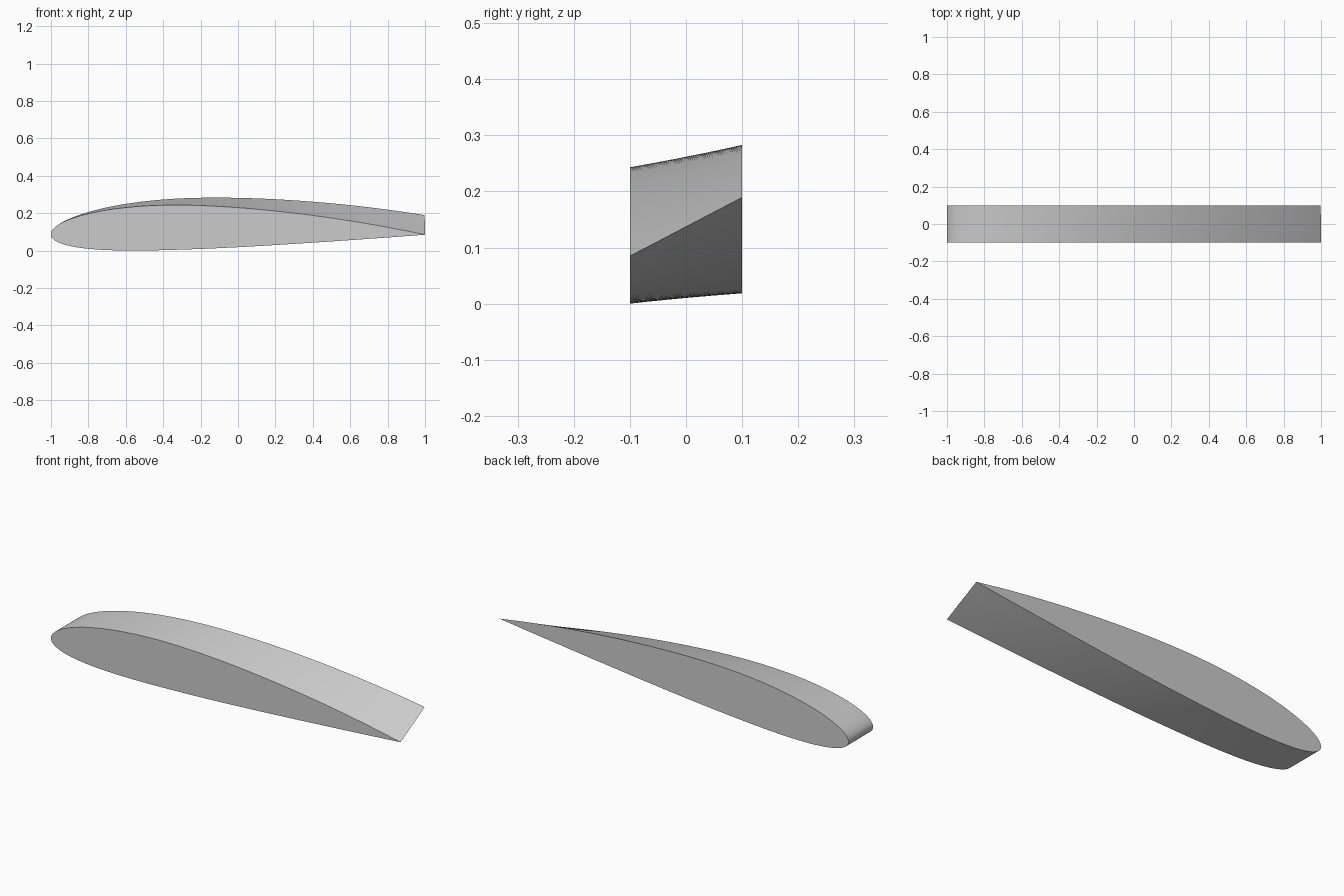
import bpy, bmesh, math

if "Cube" in bpy.data.objects:
    bpy.data.objects.remove(bpy.data.objects["Cube"])

CHORD, SPAN, TWIST = 2.0, 0.2, math.radians(3)
CAMBER, CAMBER_POS, THICK = 0.02, 0.4, 0.12
N, ROWS = 80, 9   # chord steps per side, spanwise sections


def surface_point(t, side):
    """Cambered wing section on a unit chord; side is +1 upper, -1 lower."""
    half = 5 * THICK * (0.2969 * math.sqrt(t) - 0.126 * t - 0.3516 * t**2
                        + 0.2843 * t**3 - 0.1036 * t**4)
    p = CAMBER_POS
    d = p if t < p else 1 - p
    base = 0 if t < p else 1 - 2 * p
    line = CAMBER / d**2 * (base + 2 * p * t - t * t)
    slope = math.atan(2 * CAMBER / d**2 * (p - t))
    return t - side * half * math.sin(slope), line + side * half * math.cos(slope)


# Closed section: trailing edge, over the top, around the nose and back below
steps = [0.5 * (1 - math.cos(math.pi * i / N)) for i in range(N + 1)]
section = [surface_point(t, 1) for t in reversed(steps)]
section += [surface_point(t, -1) for t in steps[1:-1]]
left = min(x for x, z in section)
low = min(z for x, z in section)

# Loft the section across the span, twisting it about the leading edge
bm = bmesh.new()
rings = []
for r in range(ROWS):
    f = r / (ROWS - 1)
    c, s = math.cos(TWIST * f), math.sin(TWIST * f)
    rings.append([bm.verts.new((CHORD * (x * c + z * s - left) - 1,
                                SPAN * (f - 0.5),
                                CHORD * (z * c + x * s - low)))
                  for x, z in section])
count = len(section)
for a, b in zip(rings, rings[1:]):
    for i in range(count):
        j = (i + 1) % count
        bm.faces.new((a[i], a[j], b[j], b[i]))

# Flat end caps
bm.faces.new(rings[0])
bm.faces.new(rings[-1])
bmesh.ops.recalc_face_normals(bm, faces=bm.faces[:])

mesh = bpy.data.meshes.new("wing_section")
bm.to_mesh(mesh)
bm.free()
wing = bpy.data.objects.new("wing_section", mesh)
bpy.context.collection.objects.link(wing)

grey = bpy.data.materials.new("light_grey")
grey.diffuse_color = (0.6, 0.6, 0.6, 1)
grey.use_nodes = True
grey.node_tree.nodes["Principled BSDF"].inputs["Base Color"].default_value = grey.diffuse_color
mesh.materials.append(grey)

# Smooth skin with crisp caps and trailing edge
bpy.context.view_layer.objects.active = wing
wing.select_set(True)
bpy.ops.object.shade_smooth_by_angle(angle=math.radians(30))
